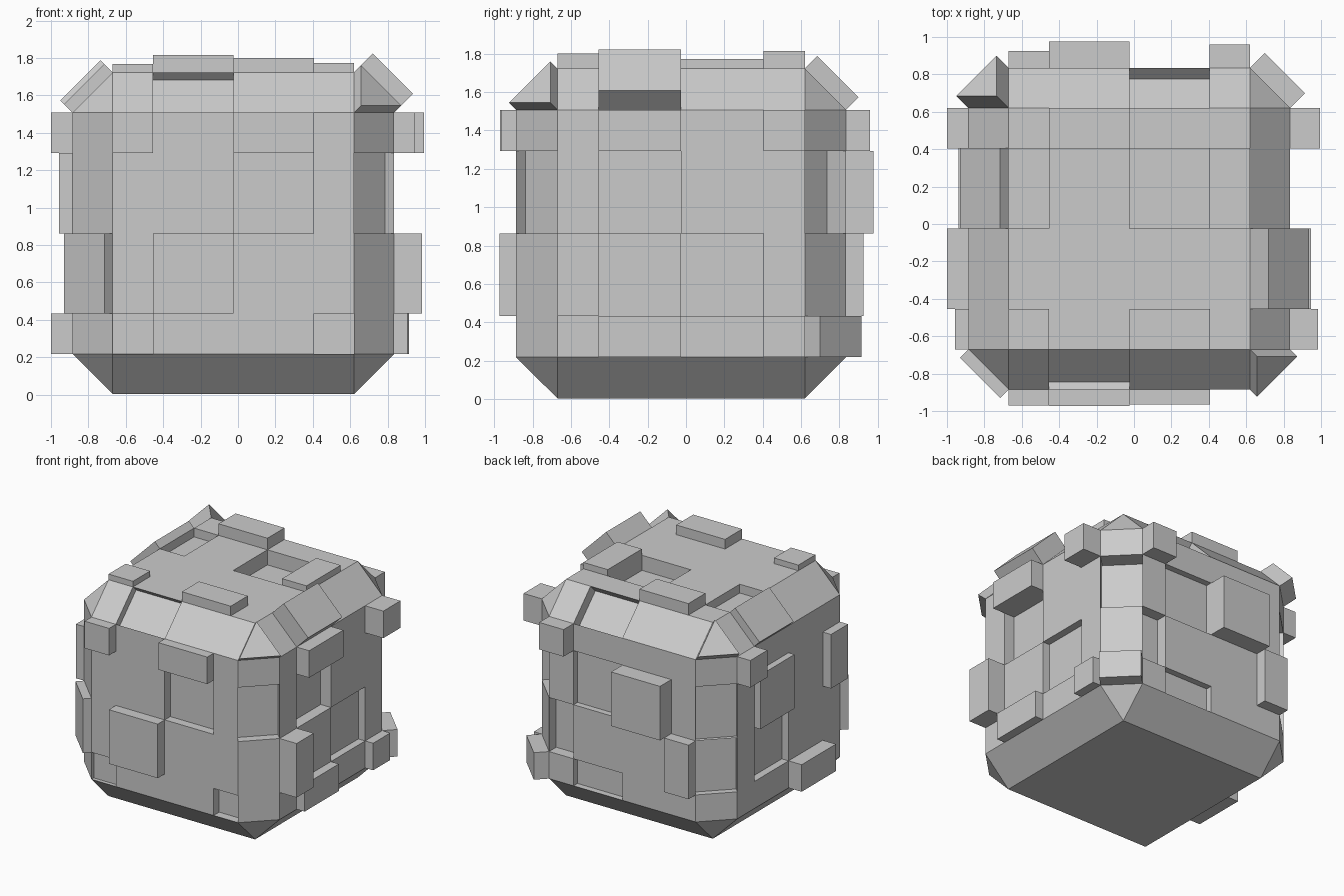
import bpy, bmesh
from mathutils import Vector

if "Cube" in bpy.data.objects:
    bpy.data.objects.remove(bpy.data.objects["Cube"])

X, Y, Z = Vector((1, 0, 0)), Vector((0, 1, 0)), Vector((0, 0, 1))
H, F = 0.86, 0.645                       # half size of the block, half size of its flats
G = [-F, -0.43, 0, 0.43, F]              # panel grid lines
C = Vector((-0.025, -0.025, 0.863))      # block centre

bm = bmesh.new()


def panel(pts, h=0.0):
    """One panel pushed out (h > 0) or in (h < 0) along its normal, with side walls."""
    n = (pts[1] - pts[0]).cross(pts[2] - pts[0]).normalized()
    if n.dot(sum(pts, Vector())) < 0:
        pts, n = pts[::-1], -n
    low = [bm.verts.new(p + C) for p in pts]
    if h == 0:
        bm.faces.new(low)
        return
    top = [bm.verts.new(p + C + n * h) for p in pts]
    bm.faces.new(top)
    for i in range(len(pts)):
        j = (i + 1) % len(pts)
        bm.faces.new((low[i], low[j], top[j], top[i]))


def side(U, V, N, heights):
    for i in range(4):
        for j in range(4):
            panel([U * G[a] + V * G[b] + N * H
                   for a, b in ((i, j), (i + 1, j), (i + 1, j + 1), (i, j + 1))],
                  heights.get((i, j), 0))


def chamfer(U, A, B, heights={}):
    for i in range(4):
        a, b = A * H + B * F, A * F + B * H
        panel([U * G[i] + a, U * G[i + 1] + a, U * G[i + 1] + b, U * G[i] + b],
              heights.get(i, 0))


# Flat sides: (column, row) -> panel height
side(X, Z, -Y, {(0, 3): .085, (2, 3): .08, (1, 1): .088, (2, 2): -.07, (3, 0): -.07, (0, 0): -.03})
side(Y, Z, X, {(1, 3): .11, (3, 3): .16, (0, 1): .15, (1, 0): .07, (3, 0): .07,
               (1, 2): -.09, (2, 1): -.06})
side(X, Z, Y, {(3, 3): .125, (1, 2): .142, (0, 1): .09, (3, 1): -.09, (2, 0): -.05, (2, 2): -.05})
side(Y, Z, -X, {(3, 3): .115, (2, 2): .052, (0, 2): .072, (1, 0): .115, (2, 1): -.06})
side(X, Y, Z, {(0, 0): .045, (2, 0): .077, (1, 3): .092, (3, 2): .05, (2, 2): -.12, (0, 2): -.07})
panel([X * a + Y * b - Z * H for a, b in ((-F, -F), (F, -F), (F, F), (-F, F))])

# Upright chamfers
chamfer(Z, -X, -Y, {1: .063})
chamfer(Z, X, -Y, {2: -.07})
chamfer(Z, X, Y, {0: .112, 2: -.14})
chamfer(Z, -X, Y, {2: -.03, 1: -.05})

# Top chamfers, then plain bottom chamfers
chamfer(X, -Y, Z, {1: -.056})
chamfer(X, Y, Z, {2: -.084})
chamfer(Y, X, Z, {1: .142})
chamfer(Y, -X, Z, {2: .064})
for U, A in ((X, Y), (X, -Y), (Y, X), (Y, -X)):
    chamfer(U, A, -Z)

# Corner triangles
raised = {(-1, 1, 1): .112, (1, -1, 1): .065}
for sx in (-1, 1):
    for sy in (-1, 1):
        for sz in (-1, 1):
            panel([Vector((sx * a, sy * b, sz * c))
                   for a, b, c in ((H, F, F), (F, H, F), (F, F, H))],
                  raised.get((sx, sy, sz), 0))

bmesh.ops.remove_doubles(bm, verts=bm.verts, dist=0.0005)
mesh = bpy.data.meshes.new("panelled_block")
bm.to_mesh(mesh)
bm.free()
obj = bpy.data.objects.new("panelled_block", mesh)
bpy.context.collection.objects.link(obj)
